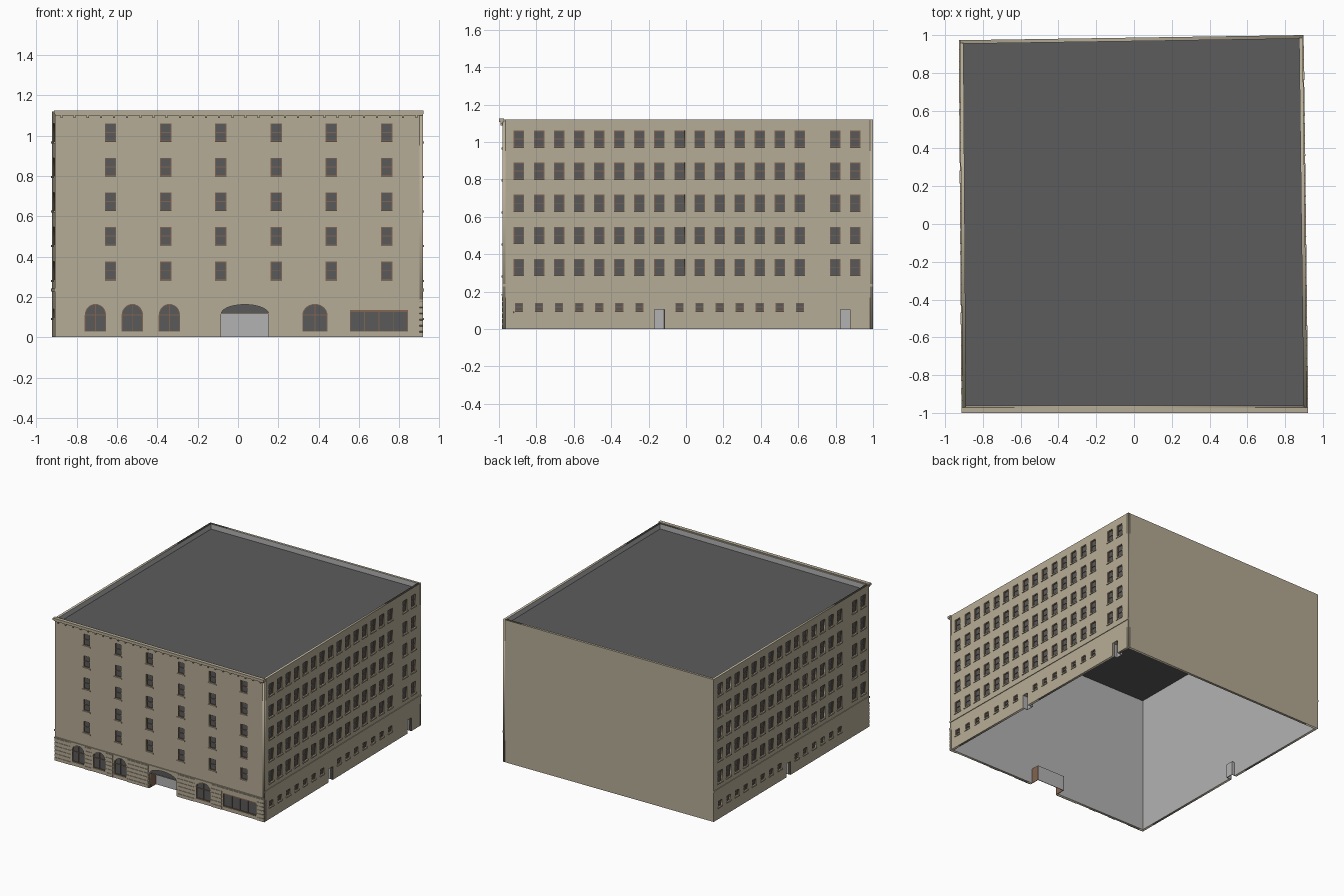
import bpy
import bmesh
import math
from mathutils import Matrix, Vector

cube = bpy.data.objects.get("Cube")
if cube:
    bpy.data.objects.remove(cube, do_unlink=True)


def material(name, rgb):
    m = bpy.data.materials.new(name)
    m.use_nodes = True
    m.diffuse_color = (*rgb, 1)
    m.node_tree.nodes["Principled BSDF"].inputs["Base Color"].default_value = (*rgb, 1)
    return m


STONE = material("tan_stone", (0.47, 0.415, 0.305))
ROOF = material("roof_grey", (0.107, 0.107, 0.107))
GLASS = material("dark_glass", (0.1, 0.1, 0.1))
PALE = material("pale_grey", (0.45, 0.45, 0.45))
BROWN = material("brown_frame", (0.22, 0.13, 0.08))

HEIGHT = 1.12
THICK = 0.016    # stone thickness
LINER = 0.019    # inner face of the lining
GLAZE = 0.010    # glass depth


def add_object(name, mesh, mat):
    mesh.materials.clear()
    mesh.materials.append(mat)
    ob = bpy.data.objects.new(name, mesh)
    bpy.context.collection.objects.link(ob)
    return ob


def plate(name, wall, loops, d0, d1, mat):
    """Flat plate with holes, from depth d0 to d1 behind the wall plane."""
    cu = bpy.data.curves.new(name + "_curve", 'CURVE')
    cu.dimensions = '2D'
    cu.fill_mode = 'BOTH'
    cu.extrude = abs(d1 - d0) / 2
    for loop in loops:
        sp = cu.splines.new('POLY')
        sp.points.add(len(loop) - 1)
        for p, (u, z) in zip(sp.points, loop):
            p.co = (u, z, 0, 1)
        sp.use_cyclic_u = True
    tmp = bpy.data.objects.new(name + "_curve", cu)
    bpy.context.collection.objects.link(tmp)
    dg = bpy.context.evaluated_depsgraph_get()
    mesh = bpy.data.meshes.new_from_object(tmp.evaluated_get(dg))
    bpy.data.objects.remove(tmp, do_unlink=True)
    mesh.transform(wall @ Matrix.Translation((0, 0, -(d0 + d1) / 2)))
    return add_object(name, mesh, mat)


def boxes(name, wall, specs, mat):
    """One object of many boxes, each (u0, u1, z0, z1, d0, d1)."""
    bm = bmesh.new()
    for u0, u1, z0, z1, d0, d1 in specs:
        place = Matrix.Translation(((u0 + u1) / 2, (z0 + z1) / 2, -(d0 + d1) / 2))
        size = Matrix.Diagonal((u1 - u0, z1 - z0, d1 - d0, 1))
        bmesh.ops.create_cube(bm, size=1, matrix=wall @ place @ size)
    mesh = bpy.data.meshes.new(name)
    bm.to_mesh(mesh)
    bm.free()
    return add_object(name, mesh, mat)


def wall_frame(a, b):
    u = Vector((b[0] - a[0], b[1] - a[1], 0))
    length = u.length
    u.normalize()
    up = Vector((0, 0, 1))
    m = Matrix((u, up, u.cross(up))).transposed().to_4x4()
    m.translation = (a[0], a[1], 0)
    return m, length


def rect(u0, u1, z0, z1):
    return [(u0, z0), (u0, z1), (u1, z1), (u1, z0)]


def arch(u0, u1, z0, spring, top, n=14):
    c, r = (u0 + u1) / 2, (u1 - u0) / 2
    curve = [(c - r * math.cos(math.pi * i / n), spring + (top - spring) * math.sin(math.pi * i / n))
             for i in range(n + 1)]
    return [(u0, z0)] + curve + [(u1, z0)]


def outline(start, end, notches):
    """Wall outline with door notches rising from the ground."""
    pts = [(start, 0)]
    for n in sorted(notches):
        pts += n
    return pts + [(end, 0), (end, HEIGHT), (start, HEIGHT)]


def frame_bars(u0, u1, z0, z1, t=0.004):
    d = (0.005, GLAZE)
    mid = (z0 + z1) / 2
    return [(u0, u0 + t, z0, z1, *d), (u1 - t, u1, z0, z1, *d),
            (u0, u1, z0, z0 + t, *d), (u0, u1, z1 - t, z1, *d),
            (u0, u1, mid - t / 2, mid + t / 2, *d)]


def facade(side, wall, length, windows, holes, notches, liner_notches):
    """Stone face, inner lining, and glazed rectangular windows with sills."""
    rects = [rect(*w) for w in windows]
    plate(side + "_wall", wall, [outline(0, length, notches)] + rects + holes, 0, THICK, STONE)
    plate(side + "_lining", wall, [outline(LINER, length - LINER, liner_notches)], THICK, LINER, PALE)
    if windows:
        boxes(side + "_glass", wall, [(*w, GLAZE, THICK) for w in windows], GLASS)
        boxes(side + "_window_frames", wall, [b for w in windows for b in frame_bars(*w)], BROWN)
        boxes(side + "_sills", wall, [(u0 - .006, u1 + .006, z0 - .01, z0, -.006, .004)
                                      for u0, u1, z0, z1 in windows], STONE)


def doorway(name, wall, u0, u1, top, depth, reveal):
    """Recessed door with side reveals and a lintel."""
    t = 0.004
    boxes(name, wall, [(u0, u1, 0, top, depth - t, depth)], PALE)
    boxes(name + "_reveals", wall, [(u0 - t, u0, 0, top, .002, depth),
                                    (u1, u1 + t, 0, top, .002, depth)], reveal)
    boxes(name + "_lintel", wall, [(u0 - t, u1 + t, top, top + t, .006, depth)], STONE)


# Slightly skewed footprint
FL, FR, BR, BL = (-.908, -.98), (.917, -.98), (.893, 1.0), (-.922, .973)
FLOORS = [0.33 + 0.1715 * i for i in range(5)]
plate("roof", Matrix(), [[(x * .99, y * .99) for x, y in (FL, FR, BR, BL)]], -1.08, -1.075, ROOF)

# Back wall is plain
wall, length = wall_frame(BR, BL)
facade("back", wall, length, [], [], [], [])

# Side walls: rows of windows, small ground windows, doors and a belt course
COLUMNS = [-0.893 + 0.1073 * k for k in range(15)]
for side, a, b, origin, skip, extra in (("right", FR, BR, .98, 7, [.852]),
                                        ("left", BL, FL, .973, 8, [])):
    wall, length = wall_frame(a, b)
    centres = [origin + c for c in COLUMNS + [.797, .904]]
    windows = [(u - .028, u + .028, z - .045, z + .045) for u in centres for z in FLOORS]
    windows += [(u - .022, u + .022, .095, .14) for k, u in enumerate(centres[:15]) if k != skip]
    doors = [(u - .026, u + .026) for u in [centres[skip]] + [origin + e for e in extra]]
    notches = [rect(u0, u1, 0, .105) for u0, u1 in doors]
    facade(side, wall, length, windows, [], notches, notches)
    for i, (u0, u1) in enumerate(doors):
        doorway(f"{side}_door_{i + 1}", wall, u0, u1, .105, .045, PALE)
    boxes(side + "_belt_course", wall, [(0, length, .228, .242, -.005, .004)], STONE)

# Front wall: upper windows, arched shop windows, wide window and garage
wall, length = wall_frame(FL, FR)
X0 = -FL[0]
windows = [(X0 + x - .028, X0 + x + .028, z - .045, z + .045)
           for x in (-.632, -.358, -.085, .19, .463, .737) for z in FLOORS]
arch_spans = [(X0 + c - .053, X0 + c + .053) for c in (-.707, -.524, -.34)]
arch_spans.append((X0 + .319, X0 + .444))
arches = [arch(u0, u1, .028, .11, .165) for u0, u1 in arch_spans]
wide = (X0 + .555, X0 + .843, .028, .135)
g0, g1 = X0 - .084, X0 + .152
facade("front", wall, length, windows, arches + [rect(*wide)],
       [arch(g0, g1, 0, .115, .162)], [rect(g0, g1, 0, .115)])
doorway("garage_door", wall, g0, g1, .115, .085, BROWN)
plate("garage_fanlight", wall, [arch(g0, g1, .115, .1151, .162)], GLAZE, THICK, GLASS)

# Arched glazing with ring frames and mullions
plate("arched_glass", wall, arches, GLAZE, THICK, GLASS)
t = .004
rings = arches + [arch(u0 + t, u1 - t, .028 + t, .11, .165 - t) for u0, u1 in arch_spans]
plate("arched_frames", wall, rings, .005, GLAZE, BROWN)
bars = []
for u0, u1 in arch_spans:
    c = (u0 + u1) / 2
    bars += [(c - .002, c + .002, .028, .163, .005, GLAZE), (u0, u1, .108, .112, .005, GLAZE)]
boxes("arched_mullions", wall, bars, BROWN)

# Wide shop window
w0, w1, wz0, wz1 = wide
boxes("shop_glass", wall, [(*wide, GLAZE, THICK)], GLASS)
bars = [(w0, w1, wz0, wz0 + t, .004, GLAZE), (w0, w1, wz1 - .01, wz1, .004, GLAZE)]
for i in range(5):
    u = w0 + (w1 - w0 - t) * i / 4
    bars.append((u, u + t, wz0, wz1, .004, GLAZE))
boxes("shop_frame", wall, bars, BROWN)

# Rusticated stone courses, interrupted by the openings
openings = sorted([(u0, u1, .165) for u0, u1 in arch_spans] + [(g0, g1, .162), (w0, w1, wz1)])
courses = []
for i in range(6):
    z0, z1 = .03 * i, .03 * i + .024
    u = 0
    for o0, o1, top in openings:
        if z0 < top:
            courses.append((u, o0 - .01, z0, z1, -.004, .003))
            u = o1 + .01
    courses.append((u, length, z0, z1, -.004, .003))
boxes("stone_courses", wall, courses, STONE)
boxes("front_belt_course", wall, [(0, length, .178, .186, -.007, .003)], STONE)

# Cornice with dentils
boxes("cornice", wall, [(-.004, length + .004, 1.108, 1.125, -.02, .008),
                        (0, length, 1.1, 1.108, -.013, .004)], STONE)
step = length / 28
boxes("dentils", wall, [(step * (i + .5) - .005, step * (i + .5) + .005, 1.088, 1.1, -.011, .003)
                        for i in range(28)], STONE)
